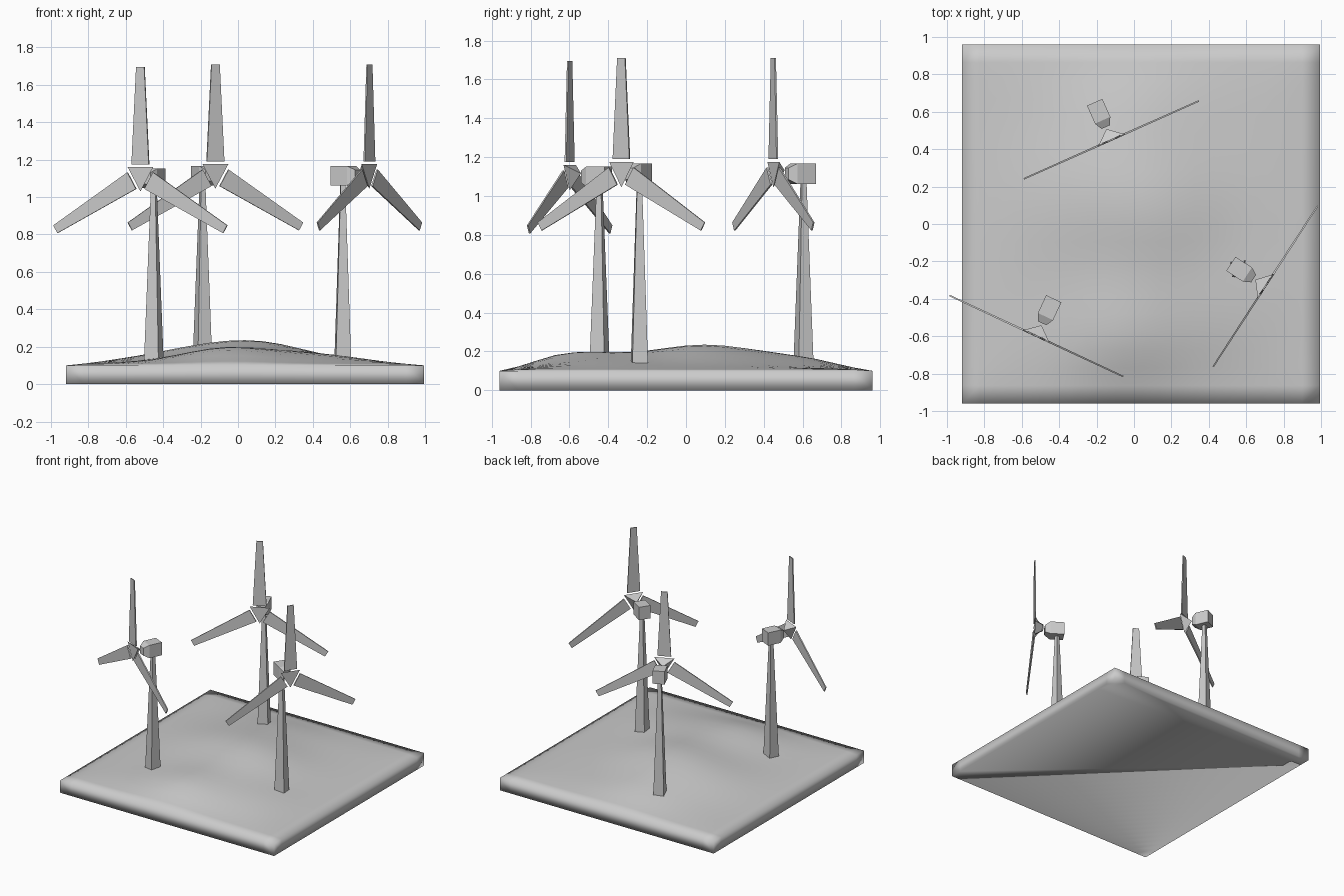
import bpy, bmesh, math
from mathutils import Matrix, Vector

if "Cube" in bpy.data.objects:
    bpy.data.objects.remove(bpy.data.objects["Cube"])

X0, X1, Y0, Y1 = -0.92, 0.995, -0.96, 0.96
N = 20


def finish(bm, name, smooth=False):
    bmesh.ops.recalc_face_normals(bm, faces=bm.faces)
    me = bpy.data.meshes.new(name)
    bm.to_mesh(me)
    bm.free()
    me.polygons.foreach_set("use_smooth", [smooth] * len(me.polygons))
    ob = bpy.data.objects.new(name, me)
    bpy.context.collection.objects.link(ob)
    return ob


def loft(bm, rings, caps=True):
    """Skin a list of equal-length point rings."""
    vs = [[bm.verts.new(p) for p in r] for r in rings]
    n = len(vs[0])
    for a, b in zip(vs, vs[1:]):
        for i in range(n):
            j = (i + 1) % n
            bm.faces.new((a[i], a[j], b[j], b[i]))
    if caps:
        bm.faces.new(vs[0])
        bm.faces.new(vs[-1])


# gentle hills: (x, y, height, radius)
HILLS = [(0.15, 0.05, 0.085, 0.30), (-0.05, -0.56, 0.075, 0.28),
         (-0.25, 0.12, 0.06, 0.32), (0.45, -0.45, 0.035, 0.25),
         (-0.02, 0.55, 0.045, 0.30)]


def height(x, y):
    h = 0.014 + sum(a * math.exp(-((x - cx) ** 2 + (y - cy) ** 2) / (2 * (r * 0.85) ** 2))
                    for cx, cy, a, r in HILLS)
    edge = min(x - X0, X1 - x, y - Y0, Y1 - y)
    t = max(0.0, min(1.0, edge / 0.35))
    return 0.1 + h * t * (2 - t)


# ground slab with rolling top
bm = bmesh.new()
g = []
for j in range(N + 1):
    row = []
    for i in range(N + 1):
        x, y = X0 + (X1 - X0) * i / N, Y0 + (Y1 - Y0) * j / N
        row.append(bm.verts.new((x, y, height(x, y))))
    g.append(row)
for j in range(N):
    for i in range(N):
        bm.faces.new((g[j][i], g[j][i + 1], g[j + 1][i + 1], g[j + 1][i]))
rim = g[0][:-1] + [r[-1] for r in g[:-1]] + g[-1][:0:-1] + [r[0] for r in g[:0:-1]]
low = [bm.verts.new((v.co.x, v.co.y, 0)) for v in rim]
for k in range(len(rim)):
    m = (k + 1) % len(rim)
    bm.faces.new((rim[k], low[k], low[m], rim[m]))
bm.faces.new(low)
finish(bm, "ground", True)


def square(half, z):
    return [Vector((sx * half, sy * half, z)) for sx, sy in ((-1, -1), (1, -1), (1, 1), (-1, 1))]


def rect_xz(hw, hh, y):
    return [Vector((sx * hw, y, sz * hh)) for sx, sz in ((-1, -1), (1, -1), (1, 1), (-1, 1))]


def turbine(tag, x, y, lift, yaw, tower_yaw):
    turn = Matrix.Rotation(math.radians(yaw), 4, 'Z')

    # tapered square tower
    bm = bmesh.new()
    loft(bm, [square(0.041, 0.12), square(0.012, 1.08 + lift)])
    ob = finish(bm, "tower_" + tag)
    ob.matrix_world = Matrix.Translation((x, y, 0)) @ Matrix.Rotation(math.radians(tower_yaw), 4, 'Z')

    # nacelle box with tapered nose
    bm = bmesh.new()
    loft(bm, [rect_xz(0.045, 0.052, 0.05), rect_xz(0.045, 0.052, -0.055),
              rect_xz(0.024, 0.03, -0.095)])
    ob = finish(bm, "nacelle_" + tag)
    ob.matrix_world = Matrix.Translation((x, y, 1.115 + lift)) @ turn

    rotor = Matrix.Translation((x, y, 1.132 + lift)) @ turn @ Matrix.Translation((0, -0.17, 0))

    # three-sided hub, flat face forward and point towards the nacelle
    bm = bmesh.new()
    tri = [bm.verts.new((0.087 * math.cos(a), 0, 0.087 * math.sin(a)))
           for a in (math.radians(d) for d in (30, 150, 270))]
    tip = bm.verts.new((0, 0.064, 0))
    bm.faces.new(tri)
    for i in range(3):
        bm.faces.new((tri[i], tri[(i + 1) % 3], tip))
    finish(bm, "hub_" + tag).matrix_world = rotor

    # three tapered flat blades
    for k in range(3):
        bm = bmesh.new()
        loft(bm, [[Vector((sx * hw, sy * th, z)) for sx, sy in ((-1, -1), (1, -1), (1, 1), (-1, 1))]
                  for hw, th, z in ((0.051, 0.005, 0.058), (0.024, 0.004, 0.578))])
        ob = finish(bm, "blade_%s_%d" % (tag, k + 1))
        ob.matrix_world = rotor @ Matrix.Rotation(math.radians(120 * k), 4, 'Y')


turbine("front_left", -0.45, -0.445, -0.015, -25, -20)
turbine("back", -0.19, 0.605, 0.0, 24, 20)
turbine("right", 0.56, -0.24, 0.0, 57, 6)
